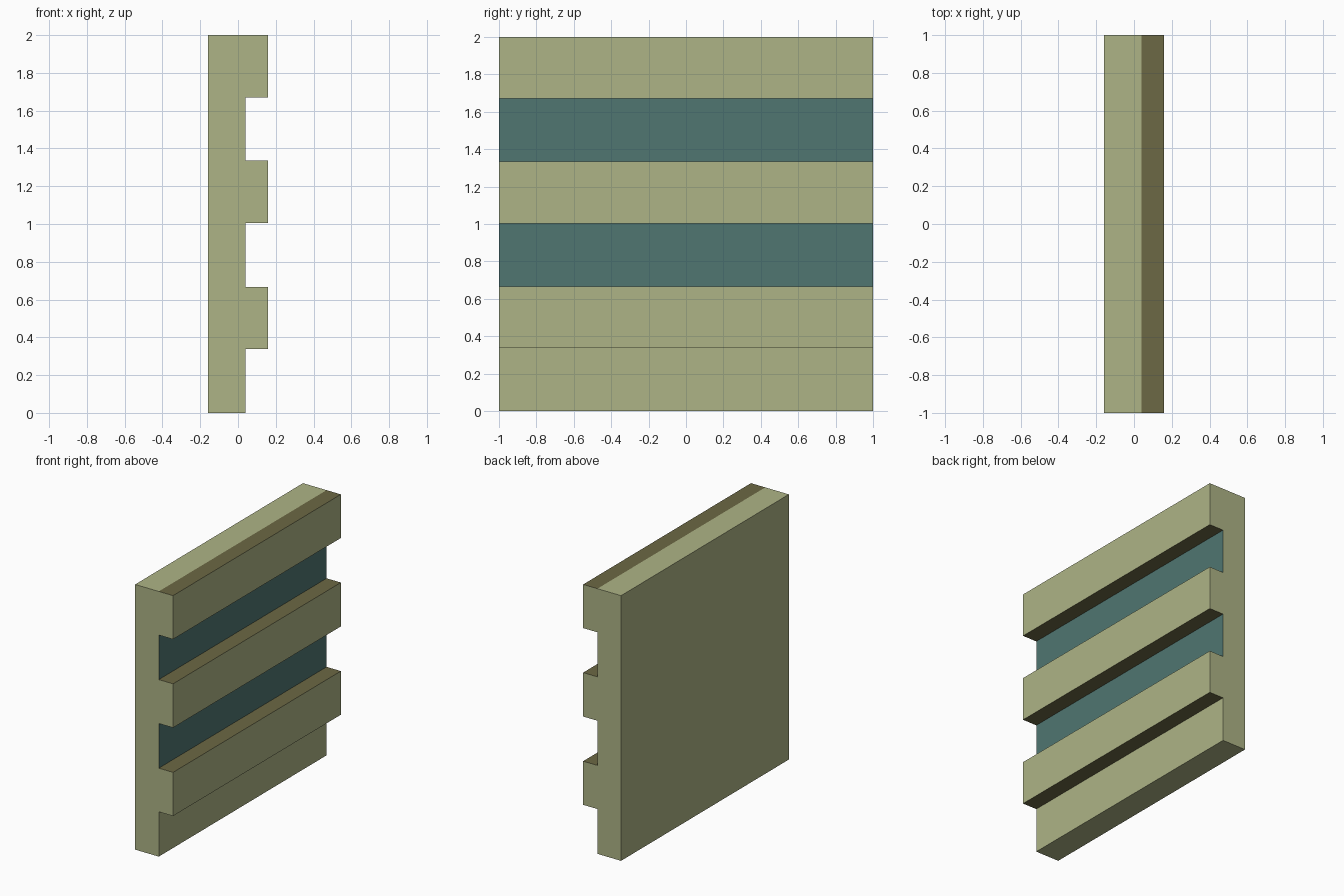
import bpy, bmesh

if "Cube" in bpy.data.objects:
    bpy.data.objects.remove(bpy.data.objects["Cube"])

BACK, FACE, RIB = -0.158, 0.039, 0.158   # x of back, slab face, rib face
RIBS = [(0.338, 0.667), (1.004, 1.335), (1.671, 2.0)]


def material(name, rgb):
    m = bpy.data.materials.new(name)
    m.diffuse_color = (*rgb, 1)
    m.use_nodes = True
    m.node_tree.nodes["Principled BSDF"].inputs["Base Color"].default_value = m.diffuse_color
    return m


# Side profile: slab with three ribs, extra point splitting the top face
profile = [(BACK, 0), (FACE, 0)]
for lo, hi in RIBS:
    profile += [(FACE, lo), (RIB, lo), (RIB, hi), (FACE, hi)]
profile.append((BACK, 2.0))

# Extrude the profile along y
bm = bmesh.new()
end = bm.faces.new([bm.verts.new((x, -1, z)) for x, z in profile])
ext = bmesh.ops.extrude_face_region(bm, geom=[end], use_keep_orig=True)
verts = [v for v in ext["geom"] if isinstance(v, bmesh.types.BMVert)]
bmesh.ops.translate(bm, verts=verts, vec=(0, 2, 0))
bmesh.ops.recalc_face_normals(bm, faces=bm.faces[:])

# Rib tops and undersides are brown, the two grooves between ribs are teal
for f in bm.faces:
    c, n = f.calc_center_median(), f.normal
    if abs(n.z) > 0.5 and c.x > FACE + 0.01:
        f.material_index = 1
    elif n.x > 0.5 and c.x < FACE + 0.01 and c.z > 0.5:
        f.material_index = 2

mesh = bpy.data.meshes.new("ribbed_panel")
bm.to_mesh(mesh)
bm.free()
mesh.materials.append(material("sage", (0.423, 0.456, 0.238)))
mesh.materials.append(material("olive brown", (0.150, 0.138, 0.058)))
mesh.materials.append(material("teal", (0.080, 0.181, 0.165)))
bpy.context.collection.objects.link(bpy.data.objects.new("ribbed_panel", mesh))
